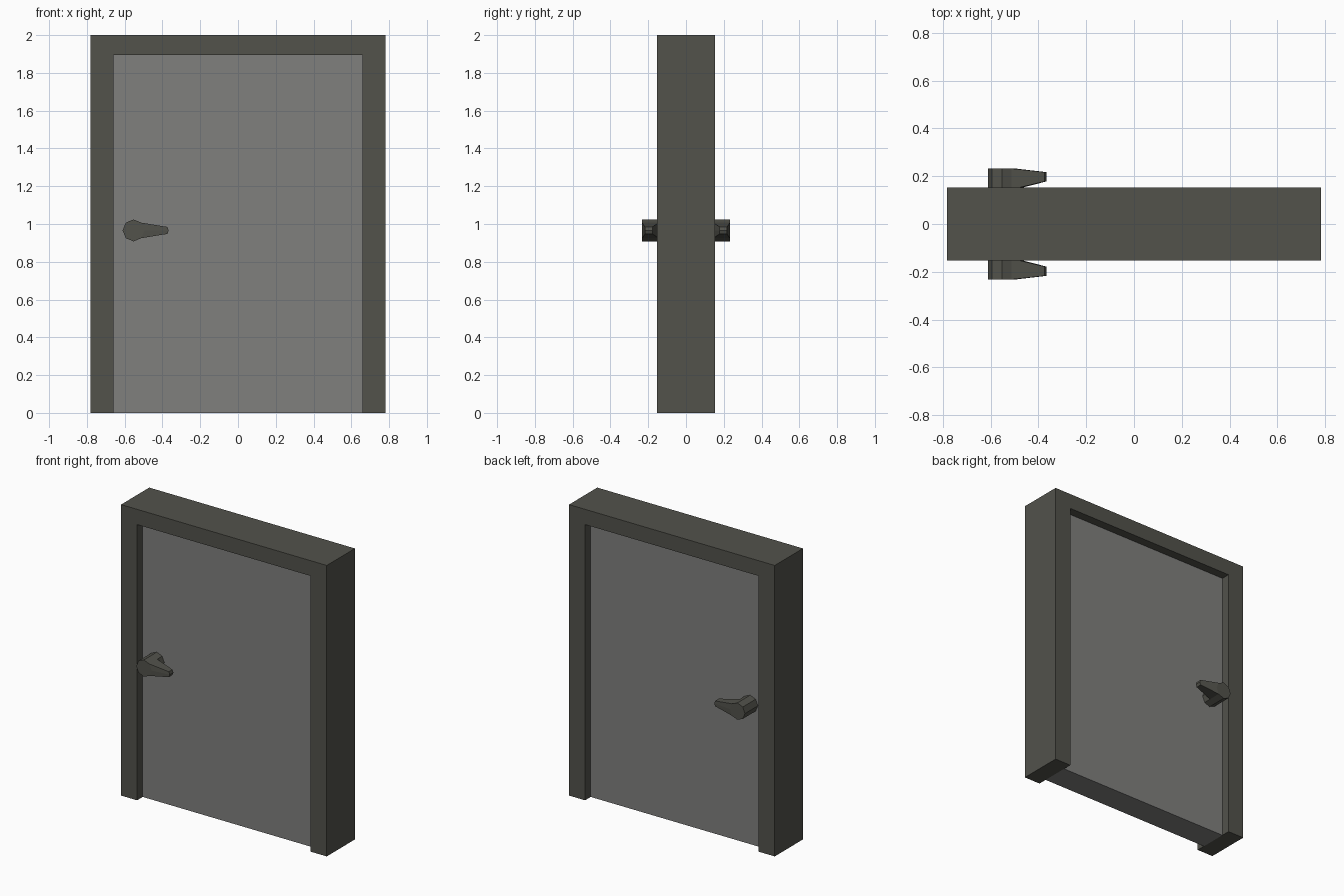
import bpy, bmesh, math
from mathutils import Vector

if "Cube" in bpy.data.objects:
    bpy.data.objects.remove(bpy.data.objects["Cube"])


def material(name, rgb):
    m = bpy.data.materials.new(name)
    m.diffuse_color = (*rgb, 1)
    m.use_nodes = True
    m.node_tree.nodes["Principled BSDF"].inputs["Base Color"].default_value = m.diffuse_color
    return m


DARK = material("dark warm grey", (0.085, 0.085, 0.071))
PANEL = material("mid grey", (0.214, 0.214, 0.207))


def finish(name, bm, mat):
    bmesh.ops.recalc_face_normals(bm, faces=bm.faces)
    mesh = bpy.data.meshes.new(name)
    bm.to_mesh(mesh)
    bm.free()
    mesh.materials.append(mat)
    obj = bpy.data.objects.new(name, mesh)
    bpy.context.collection.objects.link(obj)
    return obj


def extrude_profile(bm, points, depths):
    """Extrude an (x, z) outline along y through the given depths."""
    face = bm.faces.new([bm.verts.new((x, depths[0], z)) for x, z in points])
    cap = face
    for a, b in zip(depths, depths[1:]):
        ext = bmesh.ops.extrude_face_region(bm, geom=[cap], use_keep_orig=(cap is face))
        verts = [g for g in ext["geom"] if isinstance(g, bmesh.types.BMVert)]
        bmesh.ops.translate(bm, verts=verts, vec=(0, b - a, 0))
        new_cap = [g for g in ext["geom"] if isinstance(g, bmesh.types.BMFace)][0]
        if cap is not face and cap.is_valid:
            bm.faces.remove(cap)
        cap = new_cap


# Door frame: one upside-down U
W, D, H = 0.782, 0.153, 2.0
IN, TOP = 0.66, 1.895
bm = bmesh.new()
extrude_profile(bm, [(-W, 0), (-W, H), (W, H), (W, 0),
                     (IN, 0), (IN, TOP), (-IN, TOP), (-IN, 0)], [-D, D])
finish("door_frame", bm, DARK)

# Door panel, recessed on both sides
PY = 0.092
bm = bmesh.new()
extrude_profile(bm, [(-IN, 0), (-IN, TOP), (IN, TOP), (IN, 0)], [-PY, PY])
finish("door_panel", bm, PANEL)

# Handles: octagonal hub with a tapered lever pulled out of its side
CX, CZ, R = -0.553, 0.966, 0.058
Y0, Y1, Y2 = 0.088, 0.145, 0.232
for name, side in (("front_handle", -1), ("back_handle", 1)):
    bm = bmesh.new()
    ring = [(CX + R * math.cos(i * math.pi / 4), CZ + R * math.sin(i * math.pi / 4))
            for i in range(8)]
    extrude_profile(bm, ring, [Y0, Y1, Y2])
    bmesh.ops.recalc_face_normals(bm, faces=bm.faces)
    # the two outer side faces that point towards the door's middle
    pull = [f for f in bm.faces
            if f.normal.x > 0.8 and f.calc_center_median().y > Y1]
    ext = bmesh.ops.extrude_face_region(bm, geom=pull)
    bmesh.ops.delete(bm, geom=[f for f in pull if f.is_valid], context='FACES_ONLY')
    for v in [g for g in ext["geom"] if isinstance(g, bmesh.types.BMVert)]:
        t = (v.co.y - Y1) / (Y2 - Y1)
        v.co = Vector((-0.367 + 0.4 * (v.co.x - CX - R),
                       0.178 + 0.039 * t,
                       CZ + (v.co.z - CZ) * 0.45))
    for v in bm.verts:
        v.co.y *= side
    finish(name, bm, DARK)
